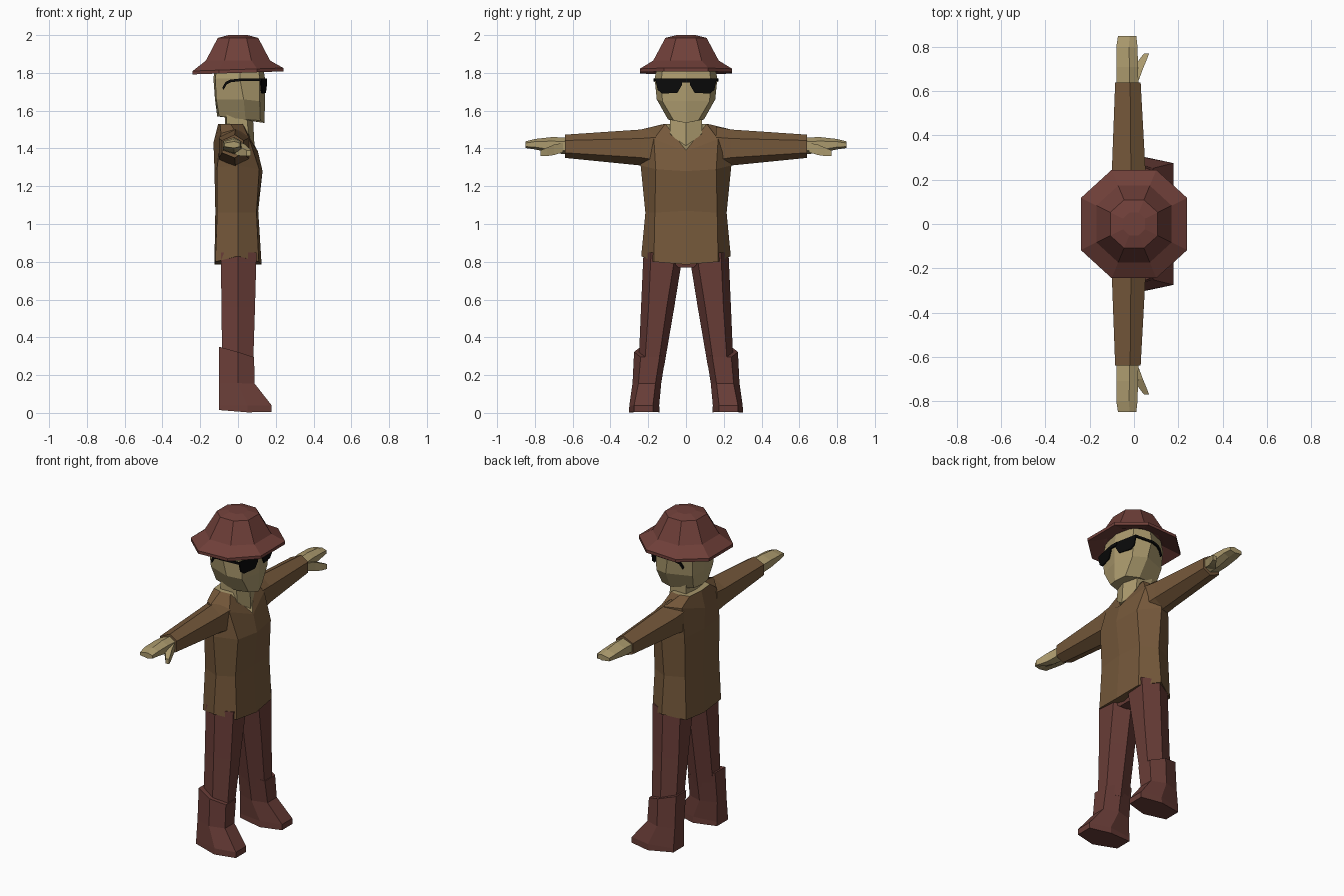
import bpy, bmesh


def material(name, rgb):
    m = bpy.data.materials.new(name)
    m.diffuse_color = (*rgb, 1)
    return m


HAT = material("hat red", (0.160, 0.050, 0.041))
TROUSER = material("trouser red", (0.140, 0.046, 0.038))
SHIRT = material("shirt brown", (0.178, 0.098, 0.043))
SKIN = material("skin", (0.410, 0.325, 0.155))
BLACK = material("glasses black", (0.003, 0.003, 0.003))


def loft(name, rings, mats, side=1, top_mat=0):
    """Skin a stack of equal-length point rings and cap both ends."""
    bm = bmesh.new()
    loops = [[bm.verts.new((x, y * side, z)) for x, y, z in r] for r in rings]
    n = len(loops[0])
    for a, b in zip(loops, loops[1:]):
        for i in range(n):
            j = (i + 1) % n
            bm.faces.new((a[i], a[j], b[j], b[i]))
    bm.faces.new(loops[0][::-1])
    cap = bm.faces.new(loops[-1])
    cap.material_index = top_mat
    bmesh.ops.recalc_face_normals(bm, faces=bm.faces[:])
    me = bpy.data.meshes.new(name)
    bm.to_mesh(me)
    bm.free()
    for m in mats:
        me.materials.append(m)
    ob = bpy.data.objects.new(name, me)
    bpy.context.collection.objects.link(ob)
    return ob


def sym(pts):
    """Complete a half ring (front centre to back centre) across y = 0."""
    return pts + [(x, -y, z) for x, y, z in pts[-2:0:-1]]


def hexagon(front, back, mid, y, half, flat, z_front, z_back):
    """Horizontal limb ring: ridge points at the sides, flats front and back."""
    zm = (z_front + z_back) / 2
    return [(front, y - flat, z_front), (front, y + flat, z_front), (mid, y + half, zm),
            (back, y + flat, z_back), (back, y - flat, z_back), (mid, y - half, zm)]


# Shirt body; the collar cap is bare skin
loft("shirt_body", [
    sym([(.125, 0, .785), (.11, .17, .80), (0, .237, .83), (-.12, .17, .80), (-.125, 0, .785)]),
    sym([(.107, 0, 1.07), (.098, .165, 1.06), (0, .215, 1.06), (-.11, .165, 1.06), (-.12, 0, 1.07)]),
    sym([(.13, 0, 1.28), (.112, .16, 1.29), (0, .24, 1.31), (-.11, .17, 1.30), (-.125, 0, 1.30)]),
    sym([(.105, 0, 1.385), (.06, .17, 1.45), (-.02, .24, 1.50), (-.09, .17, 1.48), (-.13, 0, 1.43)]),
    sym([(.1, 0, 1.39), (.025, .11, 1.53), (-.04, .115, 1.53), (-.095, .10, 1.53), (-.105, 0, 1.53)]),
], [SHIRT, SKIN], top_mat=1)

# Neck
loft("neck", [
    sym([(.088 - d, 0, z), (.055 - d, .085, z + .08 * (z < 1.5)), (-.06, .085, z), (-.07, 0, z)])
    for z, d in ((1.40, 0), (1.59, .01))], [SKIN])

# Head with tapered jaw
loft("head", [
    sym([(.14, 0, 1.535), (.118, .065, 1.548), (.04, .095, 1.553), (-.10, .07, 1.57), (-.11, 0, 1.57)]),
    sym([(.143, 0, 1.65), (.115, .125, 1.65), (.03, .155, 1.66), (-.115, .10, 1.66), (-.122, 0, 1.66)]),
    sym([(.143, 0, 1.77), (.115, .13, 1.77), (.01, .166, 1.77), (-.12, .11, 1.77), (-.13, 0, 1.77)]),
    sym([(.13, 0, 1.85), (.105, .12, 1.85), (.01, .15, 1.85), (-.11, .10, 1.85), (-.12, 0, 1.85)]),
], [SKIN])


# Hat: hollow under the brim, stretched octagon sections
def octagon(r, z, tilt=0.0):
    return [(x * r, y * r, z + x * tilt) for x, y in (
        (1, -.49), (1, .49), (.42, 1.02), (-.42, 1.02), (-1, .49), (-1, -.49), (-.42, -1.02), (.42, -1.02))]


loft("hat", [octagon(.14, 1.84), octagon(.16, 1.83), octagon(.24, 1.80, .008), octagon(.24, 1.818, .008),
             octagon(.17, 1.865), octagon(.107, 1.985), octagon(.05, 2.0)], [HAT])

# Sunglasses bridge
loft("glasses_bridge", [[(x, y, z) for x, z in ((.144, 1.75), (.153, 1.75), (.153, 1.77), (.144, 1.77))]
                        for y in (-.03, .03)], [BLACK])


def arm_ring(y, x0, x1, z0, z1):
    """Upright arm ring with a top and a bottom ridge."""
    xm, h = (x0 + x1) / 2 + .01, z1 - z0
    return [(xm, y, z1), (x1, y, z1 - .25 * h), (x1, y, z0 + .22 * h),
            (xm, y, z0), (x0, y, z0 + .22 * h), (x0, y, z1 - .25 * h)]


def quad(y, x0, x1, z0, z1):
    return [(x0, y, z0), (x1, y, z0), (x1, y, z1), (x0, y, z1)]


for s, tag in ((1, "left"), (-1, "right")):
    # Sleeve
    loft(tag + "_sleeve", [arm_ring(.16, -.10, .06, 1.29, 1.515), arm_ring(.24, -.10, .052, 1.31, 1.50),
                           arm_ring(.64, -.085, .03, 1.35, 1.473)], [SHIRT], s)
    # Hand and thumb
    loft(tag + "_hand", [arm_ring(.63, -.078, .02, 1.37, 1.458), arm_ring(.71, -.08, .018, 1.375, 1.46),
                         arm_ring(.80, -.08, .016, 1.395, 1.45), arm_ring(.85, -.072, .01, 1.402, 1.437)], [SKIN], s)
    loft(tag + "_thumb", [quad(.65, -.02, .022, 1.38, 1.43), quad(.70, -.01, .04, 1.365, 1.42),
                          quad(.735, .018, .055, 1.36, 1.405), quad(.77, .045, .068, 1.36, 1.39)], [SKIN], s)

    # Trouser leg
    loft(tag + "_leg", [hexagon(.08, -.083, 0, .183, .068, .036, .25, .25),
                        hexagon(.09, -.088, 0, .15, .088, .048, .56, .56),
                        hexagon(.098, -.09, 0, .12, .105, .065, .85, .85)], [TROUSER], s)

    # Boot shaft and wedge foot
    loft(tag + "_boot", [
        [(.178, .175, .005), (.178, .275, .005), (.05, .302, .003), (-.10, .265, .015), (-.10, .16, .015), (.05, .14, .003)],
        [(.178, .175, .04), (.178, .275, .04), (.05, .30, .04), (-.10, .265, .04), (-.10, .16, .04), (.05, .142, .04)],
        hexagon(.088, -.10, 0, .207, .076, .045, .155, .16),
        hexagon(.085, -.10, 0, .19, .085, .05, .295, .35)], [TROUSER], s)

    # Lens plate
    lens = [(.153, .018, 1.77), (.153, .022, 1.735), (.148, .045, 1.695), (.131, .125, 1.69),
            (.126, .15, 1.71), (.123, .163, 1.77)]
    loft(tag + "_lens", [[(x - d, y, z) for x, y, z in lens] for d in (0, .007)], [BLACK], s)

    # Temple bar hooking down behind the ear
    path = [(.125, .161, 1.762), (.01, .170, 1.762), (-.035, .160, 1.757), (-.06, .150, 1.745), (-.077, .143, 1.715)]
    loft(tag + "_temple", [[(x, y - .006, z - .006), (x, y + .003, z - .006),
                            (x - .006, y + .003, z + .007), (x - .006, y - .006, z + .007)]
                           for x, y, z in path], [BLACK], s)

# Crotch panel joining the legs
loft("trouser_seat", [sym([(x1, 0, z), (x1, w, z), (-.085, w, z), (-.085, 0, z)])
                      for x1, w, z in ((.07, .04, .77), (.09, .15, .86))], [TROUSER])
